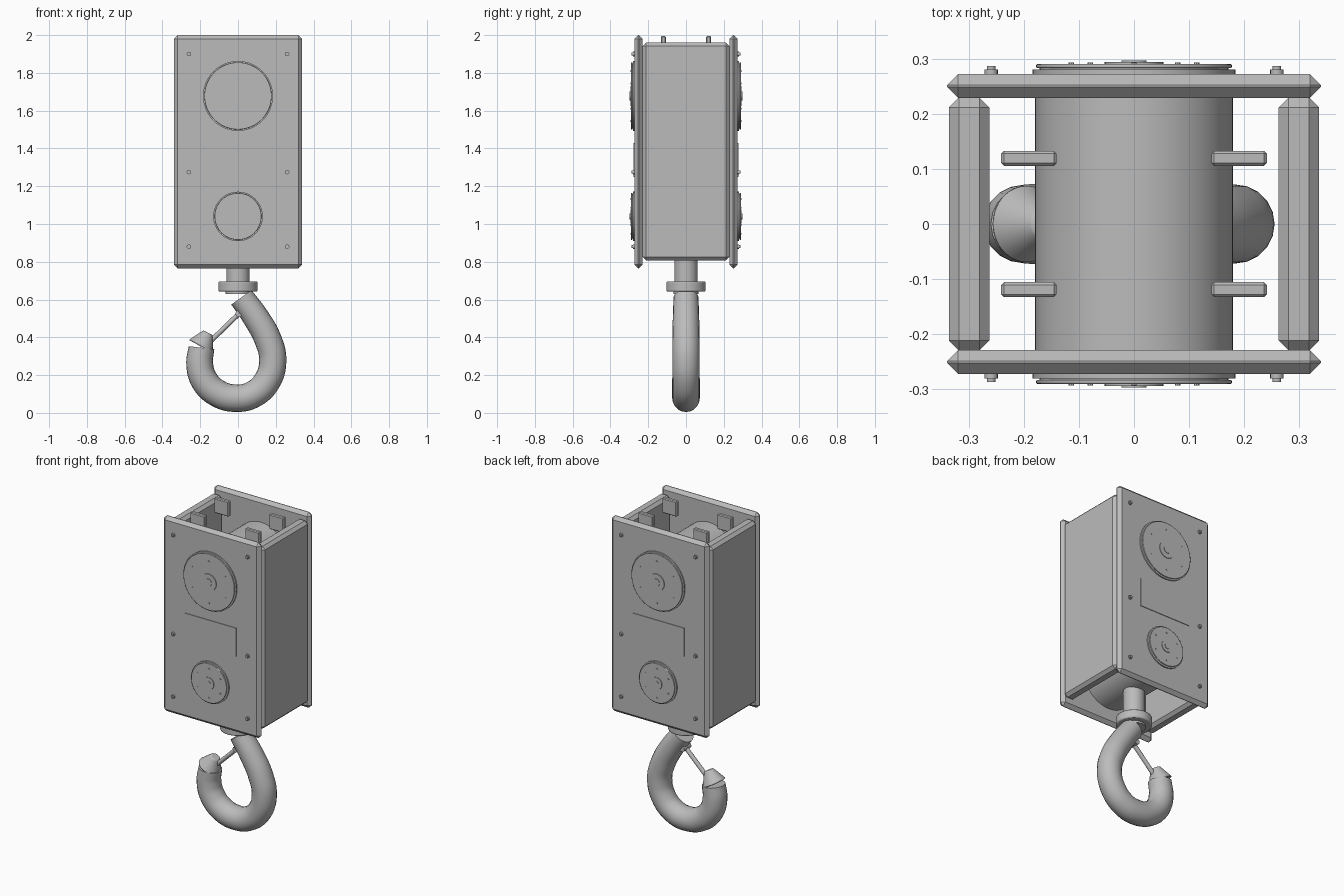
import bpy, math
from mathutils import Vector

if "Cube" in bpy.data.objects:
    bpy.data.objects.remove(bpy.data.objects["Cube"])

steel = bpy.data.materials.new("grey_steel")
steel.diffuse_color = (0.5, 0.5, 0.5, 1)
steel.use_nodes = True
steel.node_tree.nodes["Principled BSDF"].inputs["Base Color"].default_value = steel.diffuse_color


def finish(o, name, bevel=0.0, segments=1, smooth=True):
    o.name = name
    o.data.materials.append(steel)
    bpy.ops.object.select_all(action='DESELECT')
    o.select_set(True)
    bpy.context.view_layer.objects.active = o
    if bevel:
        m = o.modifiers.new("edge", 'BEVEL')
        m.width = bevel
        m.segments = segments
        m.limit_method = 'ANGLE'
    if smooth:
        bpy.ops.object.shade_smooth_by_angle(angle=math.radians(35))
    return o


def box(name, lo, hi, bevel=0.0):
    bpy.ops.mesh.primitive_cube_add(size=1)
    o = bpy.context.object
    for v in o.data.vertices:
        v.co = [lo[i] + (v.co[i] + 0.5) * (hi[i] - lo[i]) for i in range(3)]
    return finish(o, name, bevel, smooth=False)


def rod(name, a, b, r1, r2=None, sides=48, bevel=0.0):
    a, b = Vector(a), Vector(b)
    bpy.ops.mesh.primitive_cone_add(vertices=sides, radius1=r1,
                                    radius2=r1 if r2 is None else r2,
                                    depth=(b - a).length, location=(a + b) / 2)
    o = bpy.context.object
    o.rotation_euler = (b - a).to_track_quat('Z', 'Y').to_euler()
    return finish(o, name, bevel, 2)


# Housing walls
for s in (-1, 1):
    y0, y1 = sorted((s * 0.229, s * 0.273))
    box("face_plate", (-0.34, y0, 0.765), (0.34, y1, 2.0), 0.02)
    x0, x1 = sorted((s * 0.263, s * 0.337))
    box("side_wall", (x0, -0.23, 0.808), (x1, 0.23, 1.96), 0.018)

# Drums running between the face plates
for z in (1.678, 1.04):
    rod("drum", (0, -0.235, z), (0, 0.235, z), 0.18, sides=64)

# Round bearing covers, name plates and corner bolts on both faces
for s in (-1, 1):
    for z, r in ((1.678, 0.178), (1.04, 0.124)):
        def disc(name, radius, ya, yb, x=0, dz=0, sides=64, bevel=0.0):
            rod(name, (x, s * ya, z + dz), (x, s * yb, z + dz), radius,
                sides=sides, bevel=bevel)
        disc("cover_flange", r + 0.007, 0.268, 0.281)
        disc("cover_groove", r - 0.006, 0.278, 0.285)
        disc("cover_disc", r, 0.284, 0.291, bevel=0.002)
        disc("cover_boss", r * 0.3, 0.289, 0.295, sides=32)
        disc("cover_pin", r * 0.13, 0.289, 0.298, sides=24)
        for i in range(6):
            t = math.radians(60 * i + 30)
            disc("cover_bolt", 0.005, 0.289, 0.294, r * 0.74 * math.cos(t),
                 r * 0.74 * math.sin(t), 8)
    y0, y1 = sorted((s * 0.270, s * 0.277))
    box("name_plate", (-0.18, y0, 1.25), (0.18, y1, 1.43))
    for x in (-0.26, 0.26):
        for z in (0.88, 1.275, 1.9):
            rod("bolt_washer", (x, s * 0.268, z), (x, s * 0.281, z), 0.012, sides=16)
            rod("bolt_head", (x, s * 0.278, z), (x, s * 0.288, z), 0.008, sides=12)

# Mounting lugs at the open top
for sx in (-1, 1):
    for sy in (-1, 1):
        x0, x1 = sorted((sx * 0.141, sx * 0.242))
        y0, y1 = sorted((sy * 0.106, sy * 0.133))
        box("top_lug", (x0, y0, 1.90), (x1, y1, 1.995), 0.005)

# Swivel stem and collar
rod("stem", (0, 0, 0.66), (0, 0, 0.92), 0.062)
rod("collar", (0, 0, 0.642), (0, 0, 0.696), 0.104, bevel=0.007)
rod("collar_lip", (0, 0, 0.63), (0, 0, 0.645), 0.066)

# Hook swept along a curved path: x, z, radius
path = [(0.018, 0.612, 0.066), (0.098, 0.50, 0.070), (0.158, 0.39, 0.072),
        (0.184, 0.28, 0.072), (0.155, 0.17, 0.072), (0.08, 0.098, 0.072),
        (-0.015, 0.078, 0.073), (-0.11, 0.105, 0.073), (-0.178, 0.172, 0.073),
        (-0.203, 0.26, 0.071), (-0.193, 0.345, 0.068)]
cu = bpy.data.curves.new("hook", 'CURVE')
cu.dimensions = '3D'
cu.bevel_depth = 1.0
cu.bevel_resolution = 8
cu.resolution_u = 8
cu.use_fill_caps = True
sp = cu.splines.new('BEZIER')
sp.bezier_points.add(len(path) - 1)
for p, (x, z, r) in zip(sp.bezier_points, path):
    p.co = (x, 0, z)
    p.radius = r
    p.handle_left_type = p.handle_right_type = 'AUTO'
hook = bpy.data.objects.new("hook", cu)
bpy.context.collection.objects.link(hook)
bpy.ops.object.select_all(action='DESELECT')
hook.select_set(True)
bpy.context.view_layer.objects.active = hook
bpy.ops.object.convert(target='MESH')
finish(bpy.context.object, "hook")

# Tapered hook tip and the spring latch
rod("hook_tip", (-0.197, 0, 0.352), (-0.158, 0, 0.424), 0.072, 0.028, bevel=0.006)
rod("latch_rod", (-0.15, 0, 0.375), (0.01, 0, 0.53), 0.013, sides=16)
rod("latch_pivot", (0.005, -0.035, 0.525), (0.005, 0.035, 0.525), 0.018, sides=16)
